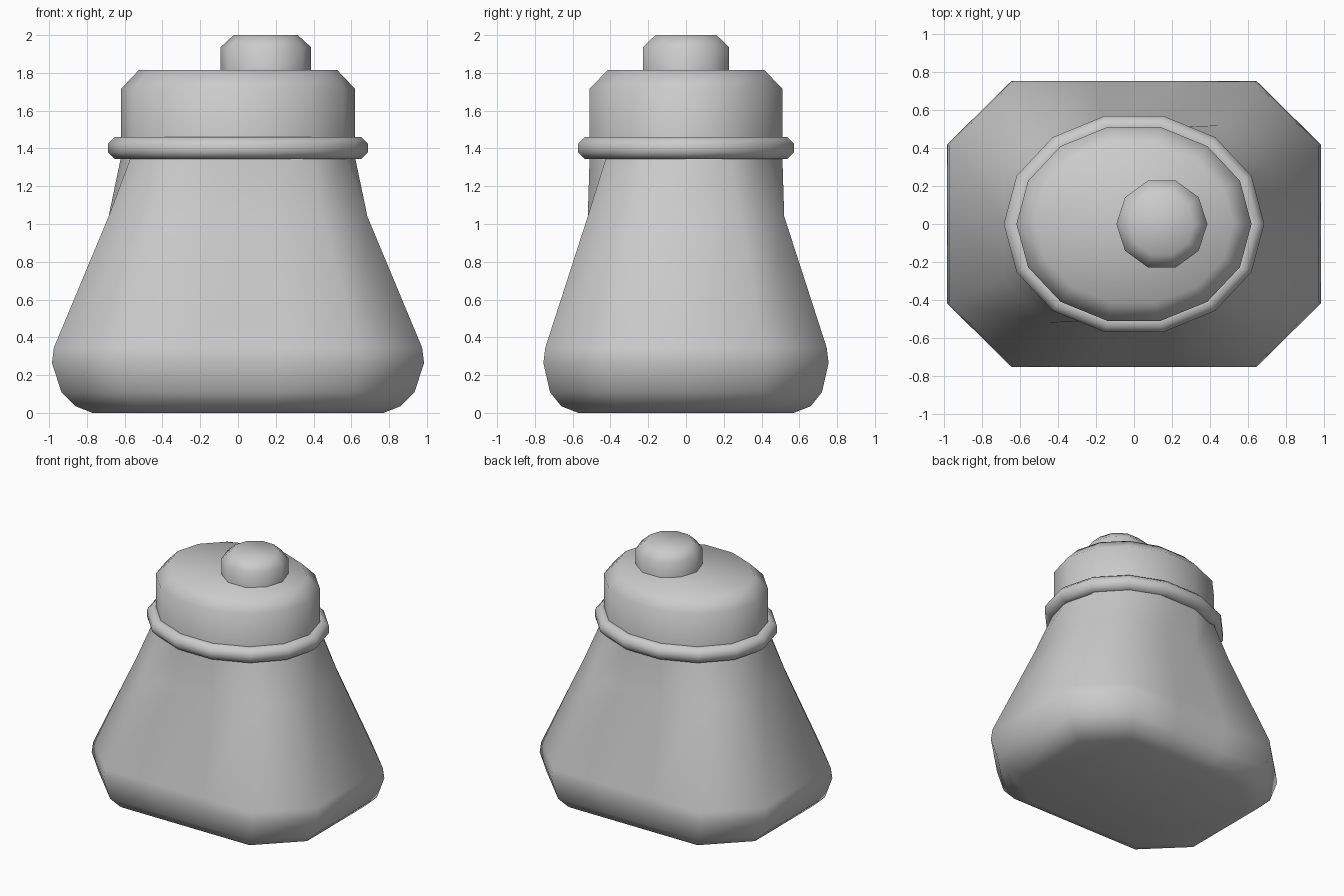
import bpy, bmesh
from math import cos, sin, pi, radians

if "Cube" in bpy.data.objects:
    bpy.data.objects.remove(bpy.data.objects["Cube"])

SIDES = 14


def ellipse(a, b, z, n=SIDES, cx=0.0):
    return [(cx + a * cos(2 * pi * i / n), b * sin(2 * pi * i / n), z) for i in range(n)]


def chamfered_box(a, b, z):
    # one quadrant of a cut-corner rectangle, mirrored to 14 points
    q = [(a, 0), (a, 0.556 * b), (0.655 * a, b), (0.22 * a, b)]
    half = q + [(-x, y) for x, y in reversed(q)]
    full = half + [(x, -y) for x, y in reversed(half[1:-1])]
    return [(x, y, z) for x, y in full]


def loft(name, rings, cap_start=False, cap_end=False, closed=False):
    bm = bmesh.new()
    loops = [[bm.verts.new(p) for p in r] for r in rings]
    pairs = list(zip(loops, loops[1:]))
    if closed:
        pairs.append((loops[-1], loops[0]))
    n = len(loops[0])
    for lo, hi in pairs:
        for i in range(n):
            j = (i + 1) % n
            bm.faces.new((lo[i], lo[j], hi[j], hi[i]))
    if cap_start:
        bm.faces.new(loops[0][::-1])
    if cap_end:
        bm.faces.new(loops[-1])
    bmesh.ops.recalc_face_normals(bm, faces=bm.faces[:])
    me = bpy.data.meshes.new(name)
    bm.to_mesh(me)
    bm.free()
    ob = bpy.data.objects.new(name, me)
    bpy.context.collection.objects.link(ob)
    bpy.ops.object.select_all(action='DESELECT')
    ob.select_set(True)
    bpy.context.view_layer.objects.active = ob
    bpy.ops.object.shade_smooth_by_angle(angle=radians(60))
    return ob


# Bottle body: cut-corner base tapering into an oval neck
body = [(0.77, 0.57, 0), (0.86, 0.66, 0.035), (0.935, 0.72, 0.11),
        (0.985, 0.755, 0.265), (0.975, 0.745, 0.345), (0.685, 0.52, 1.04)]
loft("body", [chamfered_box(*p) for p in body] + [ellipse(0.61, 0.522, 1.40)],
     cap_start=True)

# Oval lid with bevelled top edge
loft("lid", [ellipse(0.62, 0.525, 1.38), ellipse(0.62, 0.525, 1.715),
             ellipse(0.525, 0.425, 1.815)], cap_end=True)

# Collar ring: octagonal tube around the neck
tube = [(0.062 * cos(pi / 8 + k * pi / 4), 0.062 * sin(pi / 8 + k * pi / 4)) for k in range(8)]
loft("collar_ring", [ellipse(0.63 + r, 0.528 + r, 1.402 + z) for r, z in tube], closed=True)

# Off-centre knob on the lid
loft("knob", [ellipse(r, r, z, 10, 0.147) for r, z in ((0.24, 1.79), (0.24, 1.935), (0.17, 2.0))],
     cap_end=True)
